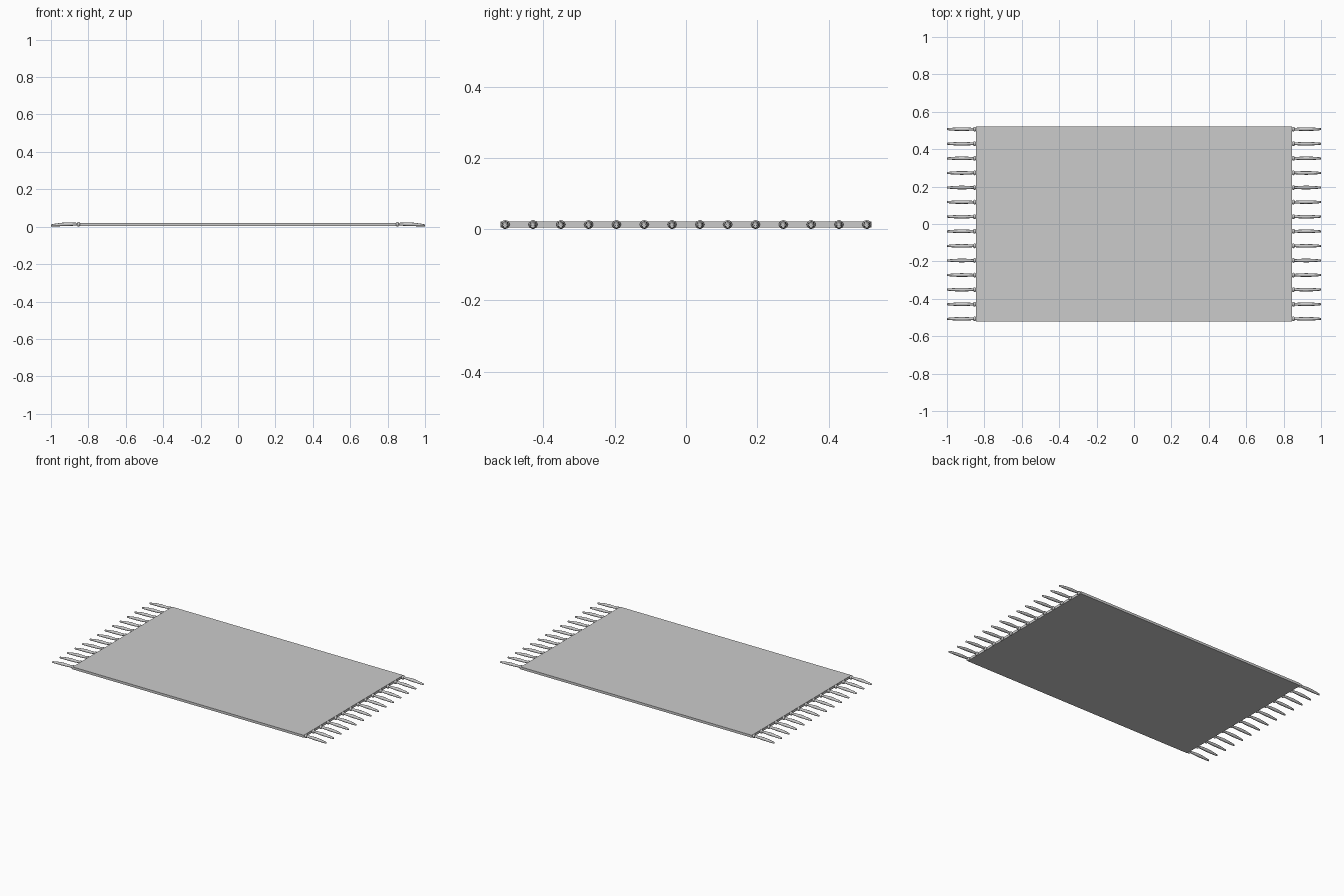
import bpy, bmesh, math

if "Cube" in bpy.data.objects:
    bpy.data.objects.remove(bpy.data.objects["Cube"])

RUG_X, RUG_Y = 0.845, 0.52
COUNT = 14


def finish(bm, name):
    bmesh.ops.recalc_face_normals(bm, faces=bm.faces)
    mesh = bpy.data.meshes.new(name)
    bm.to_mesh(mesh)
    bm.free()
    obj = bpy.data.objects.new(name, mesh)
    bpy.context.collection.objects.link(obj)
    return obj


def lathe(bm, side, y, profile, sides=8):
    """Skin rings of (x, radius, z) running outward along x."""
    rings = []
    for x, r, z in profile:
        rings.append([bm.verts.new((side * x,
                                    y + r * math.cos(2 * math.pi * i / sides),
                                    z + r * math.sin(2 * math.pi * i / sides)))
                      for i in range(sides)])
    for a, b in zip(rings, rings[1:]):
        for i in range(sides):
            j = (i + 1) % sides
            bm.faces.new((a[i], a[j], b[j], b[i]))
    bm.faces.new(rings[0])
    bm.faces.new(rings[-1])


# Woven slab
bm = bmesh.new()
bmesh.ops.create_cube(bm, size=1)
for v in bm.verts:
    v.co.x *= 2 * RUG_X
    v.co.y *= 2 * RUG_Y
    v.co.z = v.co.z * 0.016 + 0.013
finish(bm, "rug_body")

# Fringe: a knot at the edge and a drooping strand
knot = [(0.844, 0.006, 0.013), (0.847, 0.011, 0.013), (0.852, 0.013, 0.013),
        (0.857, 0.011, 0.013), (0.860, 0.006, 0.013)]
strand = [(0.840, 0.006, 0.014), (0.862, 0.007, 0.014), (0.89, 0.009, 0.0135),
          (0.92, 0.010, 0.013), (0.95, 0.009, 0.0115), (0.98, 0.007, 0.009),
          (1.0, 0.005, 0.007)]
for side, label in ((-1, "left"), (1, "right")):
    knots, strands = bmesh.new(), bmesh.new()
    for i in range(COUNT):
        y = -0.507 + 1.014 * i / (COUNT - 1)
        lathe(knots, side, y, knot)
        lathe(strands, side, y, strand)
    for obj in (finish(knots, label + "_fringe_knots"),
                finish(strands, label + "_fringe_strands")):
        obj.data.shade_smooth()
